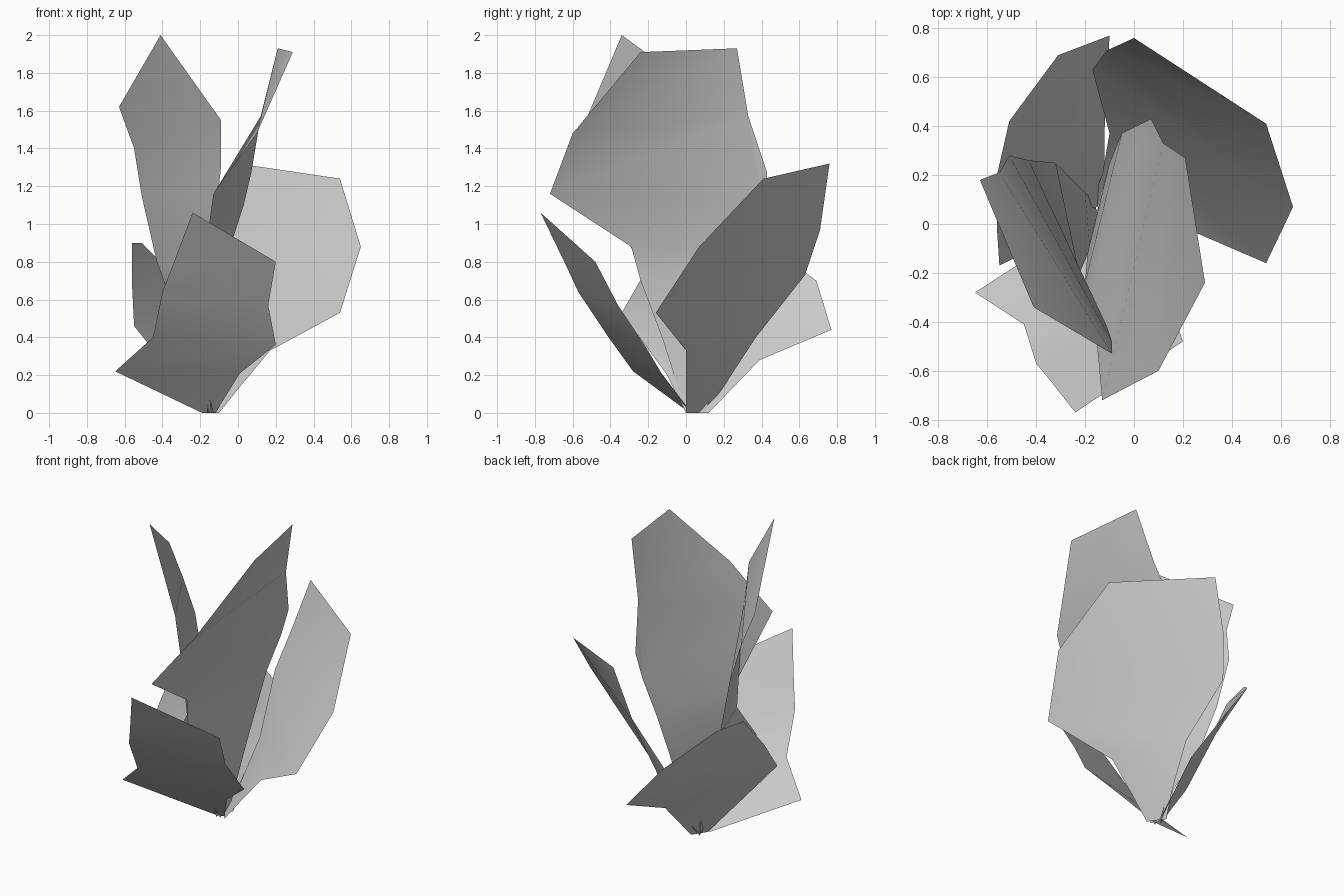
import bpy


# One thin low-poly leaf: two edges from the base up, closed by a tip
def leaf(name, edge_a, edge_b, tip=None):
    verts = [p for pair in zip(edge_a, edge_b) for p in pair]
    faces = []
    for i in range(0, len(verts) - 2, 2):
        faces += [(i, i + 1, i + 3), (i, i + 3, i + 2)]
    if tip:
        n = len(verts)
        verts.append(tip)
        faces.append((n - 2, n - 1, n))
    mesh = bpy.data.meshes.new(name)
    mesh.from_pydata(verts, [], faces)
    mesh.shade_smooth()
    obj = bpy.data.objects.new(name, mesh)
    bpy.context.collection.objects.link(obj)
    return obj


# Tallest leaf, rising on the left
leaf("tall_left_leaf",
     [(-.17, .1, 0), (-.2, .13, .2), (-.32, .25, .5), (-.43, .26, .8),
      (-.51, .28, 1.15), (-.55, .21, 1.4), (-.63, .18, 1.62)],
     [(-.13, 0, 0), (-.18, -.1, .2), (-.28, -.34, .53), (-.22, -.22, .74),
      (-.11, -.42, 1.12), (-.09, -.48, 1.3), (-.09, -.53, 1.55)],
     (-.41, -.34, 2.0))

# Tall leaf facing sideways, leaning right; its cross rows slope upward
leaf("tall_right_leaf",
     [(-.14, .1, 0), (-.1, .25, .45), (-.05, .37, .85), (.03, .41, 1.1),
      (.12, .33, 1.57), (.21, .27, 1.93)],
     [(-.16, 0, 0), (-.19, -.12, .38), (-.2, -.24, .7), (-.17, -.29, .88),
      (-.13, -.72, 1.16), (.1, -.6, 1.48)],
     (.29, -.24, 1.91))
leaf("tall_right_leaf_edge",
     [(.03, .41, 1.1)], [(.12, .33, 1.57)], (.07, .43, 1.27))

# Broad leaf at the back right
leaf("back_right_leaf",
     [(-.17, .1, 0), (-.13, .2, .14), (-.1, .37, .4), (-.17, .63, .73),
      (-.11, .71, .97), (0, .76, 1.32)],
     [(-.1, 0, 0), (.02, 0, .15), (.17, 0, .33), (.54, -.16, .53),
      (.65, .07, .88), (.54, .41, 1.24)])

# Low leaf at the front
leaf("front_leaf",
     [(-.19, .02, 0), (-.65, -.28, .22), (-.45, -.41, .4),
      (-.4, -.57, .64), (-.35, -.63, .77)],
     [(-.12, .03, 0), (.01, -.13, .21), (.2, -.22, .36),
      (.16, -.36, .57), (.2, -.48, .8)],
     (-.24, -.77, 1.06))

# Short leaf at the back left
leaf("back_left_leaf",
     [(-.12, .12, 0), (-.12, .39, .28), (-.1, .77, .44), (-.31, .69, .7),
      (-.51, .42, .9)],
     [(-.18, .03, 0), (-.47, -.13, .36), (-.55, -.17, .46),
      (-.56, -.02, .66), (-.56, .2, .9)])
